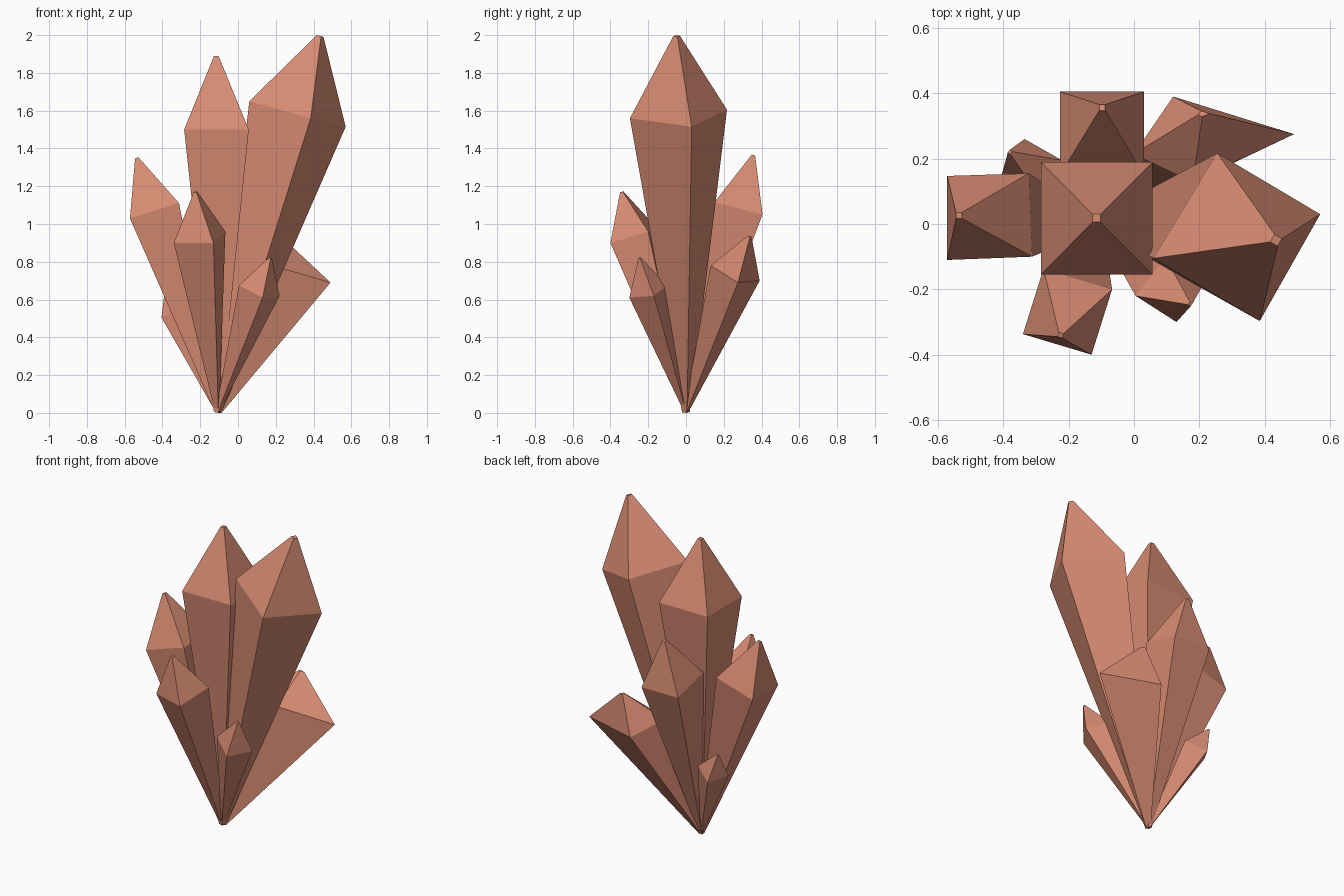
import bpy, bmesh
from mathutils import Vector

if "Cube" in bpy.data.objects:
    bpy.data.objects.remove(bpy.data.objects["Cube"])

mat = bpy.data.materials.new("copper pink")
mat.diffuse_color = (0.68, 0.26, 0.17, 1)
mat.use_nodes = True
mat.node_tree.nodes["Principled BSDF"].inputs["Base Color"].default_value = mat.diffuse_color

BASE = Vector((-0.11, 0, 0.004))


def crystal(name, ring, tip):
    """Four-sided crystal: tiny foot, wide tilted shoulder ring, tiny blunt tip."""
    ring = [Vector(p) for p in ring]
    mid = sum(ring, Vector()) / 4
    bm = bmesh.new()
    levels = [
        [BASE + (p - mid) * 0.08 for p in ring],
        ring,
        [Vector(tip) + (p - mid) * 0.07 for p in ring],
    ]
    for p in levels[0]:
        p.z = max(p.z, 0)
    rows = [[bm.verts.new(p) for p in lv] for lv in levels]
    for a, b in zip(rows, rows[1:]):
        for i in range(4):
            j = (i + 1) % 4
            bm.faces.new((a[i], a[j], b[j], b[i]))
    bm.faces.new(rows[0])
    bm.faces.new(rows[2])
    bmesh.ops.recalc_face_normals(bm, faces=bm.faces)
    me = bpy.data.meshes.new(name)
    bm.to_mesh(me)
    bm.free()
    me.materials.append(mat)
    bpy.context.collection.objects.link(bpy.data.objects.new(name, me))


# Tall pair
crystal("centre_crystal", [(-.285, -.155, 1.5), (.057, -.155, 1.5), (.057, .19, 1.5), (-.285, .19, 1.5)],
        (-.115, .018, 1.89))
crystal("tall_right_crystal", [(.06, -.105, 1.65), (.385, -.297, 1.56), (.57, .03, 1.515), (.255, .217, 1.605)],
        (.435, -.05, 1.995))
# Medium crystals
crystal("left_crystal", [(-.572, -.11, 1.03), (-.312, -.1, 1.11), (-.322, .155, 1.11), (-.572, .147, 1.03)],
        (-.536, .026, 1.35))
crystal("back_crystal", [(-.227, .15, 1.115), (.03, .15, 1.115), (.03, .405, 1.05), (-.227, .405, 1.05)],
        (-.097, .357, 1.365))
crystal("front_left_crystal", [(-.34, -.337, .9), (-.13, -.4, .9), (-.067, -.2, .96), (-.277, -.137, .96)],
        (-.225, -.34, 1.17))
# Small crystals
crystal("front_right_crystal", [(.005, -.22, .675), (.13, -.3, .61), (.22, -.17, .62), (.095, -.1, .675)],
        (.172, -.245, .82))
crystal("back_right_crystal", [(0, .215, .78), (.18, .13, .78), (.49, .275, .69), (.12, .39, .70)],
        (.21, .337, .935))
crystal("back_left_crystal", [(-.405, .15, .505), (-.29, .085, .56), (-.22, .195, .536), (-.335, .26, .484)],
        (-.38, .22, .66))
